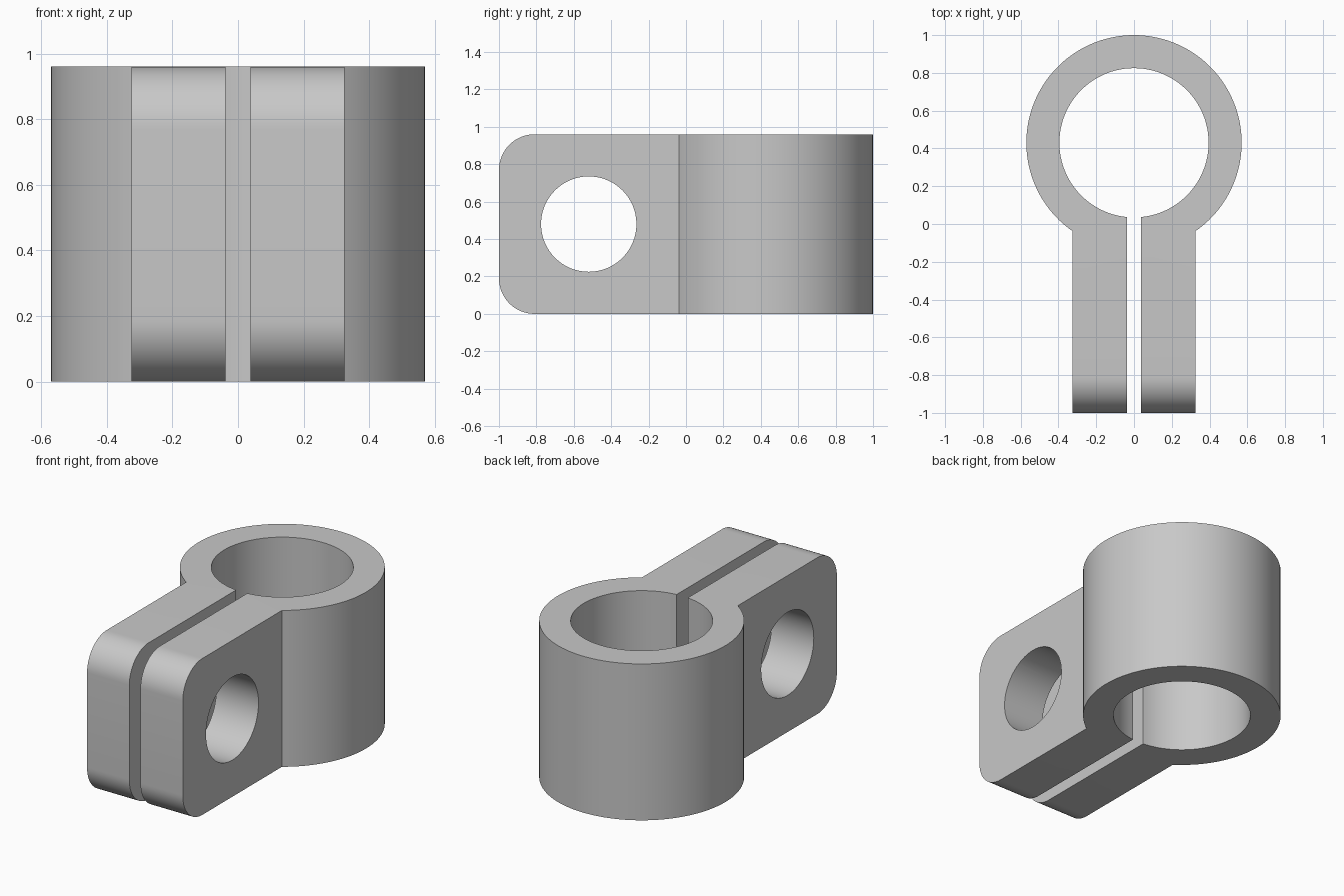
import bpy, bmesh, math
from mathutils import Matrix

cube = bpy.data.objects.get("Cube")
if cube:
    bpy.data.objects.remove(cube, do_unlink=True)

HEIGHT = 0.96
RING_Y, OUTER_R, INNER_R = 0.43, 0.57, 0.395
SLOT, EAR = 0.038, 0.325          # half widths of the gap and of both ears
FRONT, CORNER_R = -1.0, 0.19
HOLE_Y, HOLE_R = -0.52, 0.255

grey = bpy.data.materials.new("light grey metal")
grey.use_nodes = True
colour = (0.58, 0.58, 0.58, 1)
grey.diffuse_color = colour
grey.node_tree.nodes["Principled BSDF"].inputs["Base Color"].default_value = colour


def open_arc(radius, half_gap, steps):
    """Counter-clockwise arc round the ring, open at the front by half_gap."""
    gap = math.asin(half_gap / radius)
    start, sweep = gap - math.pi / 2, 2 * (math.pi - gap)
    return [(radius * math.cos(start + sweep * i / steps),
             RING_Y + radius * math.sin(start + sweep * i / steps))
            for i in range(steps + 1)]


def add_object(name, bm):
    bmesh.ops.recalc_face_normals(bm, faces=bm.faces)
    mesh = bpy.data.meshes.new(name)
    bm.to_mesh(mesh)
    bm.free()
    mesh.materials.append(grey)
    obj = bpy.data.objects.new(name, mesh)
    bpy.context.collection.objects.link(obj)
    return obj


# Split ring and its two ears, one keyhole outline pulled up
outline = (open_arc(OUTER_R, EAR, 96) + [(-EAR, FRONT), (-SLOT, FRONT)]
           + open_arc(INNER_R, SLOT, 96)[::-1] + [(SLOT, FRONT), (EAR, FRONT)])
bm = bmesh.new()
base = bm.faces.new([bm.verts.new((x, y, 0)) for x, y in outline])
raised = bmesh.ops.extrude_face_region(bm, geom=[base])["geom"]
bmesh.ops.translate(bm, vec=(0, 0, HEIGHT),
                    verts=[v for v in raised if isinstance(v, bmesh.types.BMVert)])

# Rounded upper and lower corners of the ears
corners = [e for e in bm.edges
           if all(abs(v.co.y - FRONT) < 1e-4 for v in e.verts)
           and abs(e.verts[0].co.z - e.verts[1].co.z) < 1e-4]
bmesh.ops.bevel(bm, geom=corners, offset=CORNER_R, offset_type='OFFSET',
                segments=16, profile=0.5, affect='EDGES')
clamp = add_object("split_clamp", bm)

# Bolt hole through both ears
bm = bmesh.new()
bmesh.ops.create_cone(bm, cap_ends=True, segments=64, radius1=HOLE_R, radius2=HOLE_R,
                      depth=1, matrix=Matrix.Translation((0, HOLE_Y, HEIGHT / 2))
                      @ Matrix.Rotation(math.pi / 2, 4, 'Y'))
cutter = add_object("bolt_hole_cutter", bm)
cutter.hide_render = True

hole = clamp.modifiers.new("bolt hole", 'BOOLEAN')
hole.operation = 'DIFFERENCE'
hole.solver = 'EXACT'
hole.object = cutter

bpy.ops.object.select_all(action='DESELECT')
clamp.select_set(True)
bpy.context.view_layer.objects.active = clamp
bpy.ops.object.modifier_apply(modifier=hole.name)
bpy.data.objects.remove(cutter, do_unlink=True)
bpy.ops.object.shade_smooth_by_angle(angle=math.radians(30))
